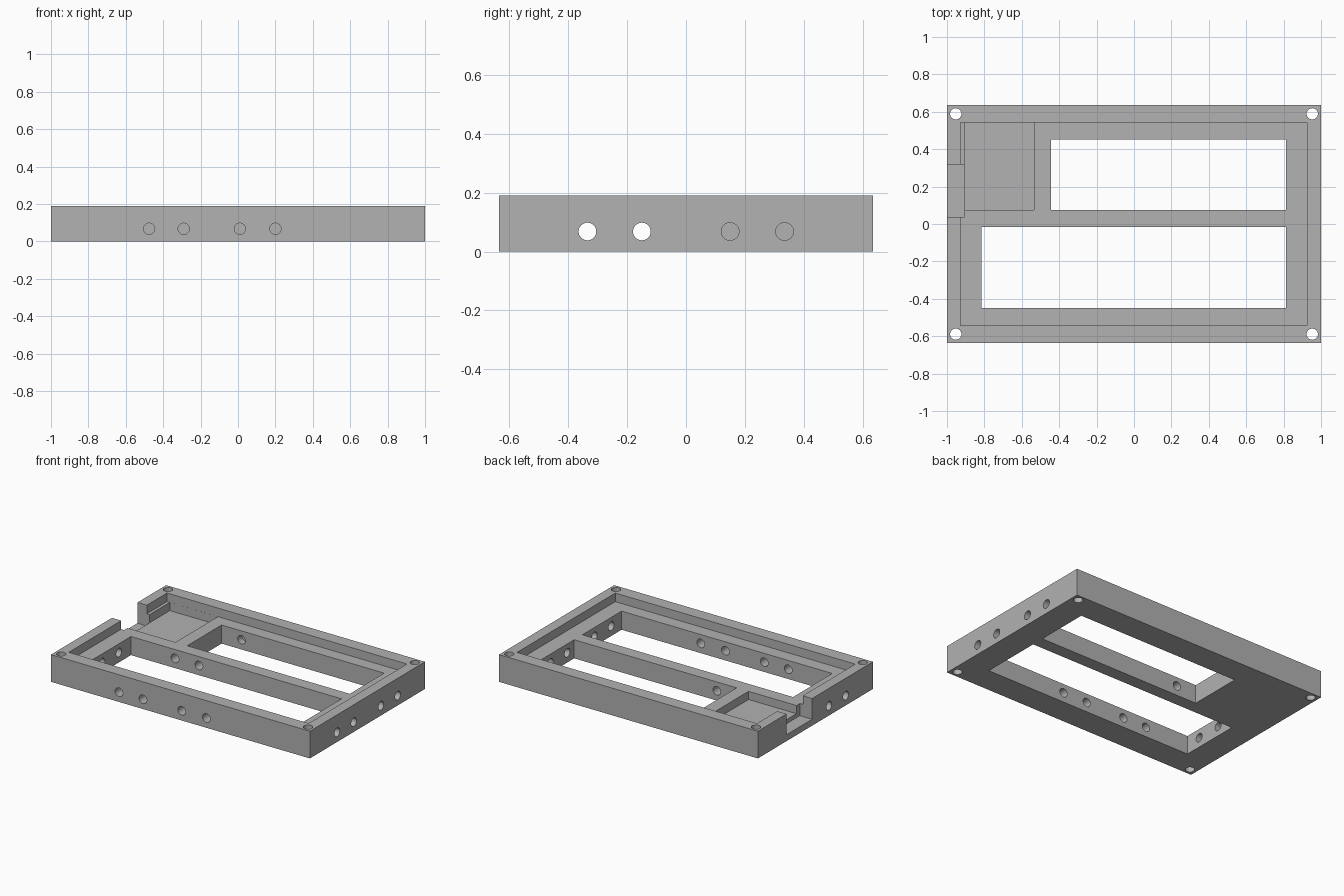
import bpy
import math
from mathutils import Vector

if "Cube" in bpy.data.objects:
    bpy.data.objects.remove(bpy.data.objects["Cube"], do_unlink=True)

# Overall tray size and the main levels
HALF_X, HALF_Y, TOP = 1.0, 0.635, 0.19
LEDGE, POCKET, NOTCH = 0.13, 0.073, 0.045
HOLE_R, HOLE_Z = 0.03, 0.068
OVER = 0.1

grey = bpy.data.materials.new("plain grey")
grey.use_nodes = True
grey.diffuse_color = (0.445, 0.445, 0.445, 1)
grey.node_tree.nodes["Principled BSDF"].inputs["Base Color"].default_value = grey.diffuse_color


def box(name, x, y, z):
    """Box spanning the given (low, high) ranges."""
    bpy.ops.mesh.primitive_cube_add(size=1)
    ob = bpy.context.object
    ob.name = name
    spans = (x, y, z)
    ob.location = [(lo + hi) / 2 for lo, hi in spans]
    ob.scale = [hi - lo for lo, hi in spans]
    bpy.ops.object.transform_apply(location=True, rotation=True, scale=True)
    ob.data.materials.append(grey)
    return ob


def rod(name, start, end):
    """Round drill from start to end."""
    a, b = Vector(start), Vector(end)
    bpy.ops.mesh.primitive_cylinder_add(vertices=32, radius=HOLE_R, depth=(b - a).length)
    ob = bpy.context.object
    ob.name = name
    ob.rotation_euler = (b - a).to_track_quat('Z', 'Y').to_euler()
    ob.location = (a + b) / 2
    bpy.ops.object.transform_apply(location=True, rotation=True, scale=True)
    ob.data.materials.append(grey)
    return ob


tray = box("tray_frame", (-HALF_X, HALF_X), (-HALF_Y, HALF_Y), (0, TOP))
through = (-OVER, TOP + OVER)
above = TOP + OVER

# Lid recess, windows, board pocket and cable notch
cutters = [
    box("lid_recess", (-0.928, 0.926), (-0.542, 0.542), (LEDGE, above)),
    box("rear_window", (-0.444, 0.812), (0.074, 0.453), through),
    box("front_window", (-0.815, 0.812), (-0.449, -0.017), through),
    box("board_pocket", (-0.906, -0.535), (0.074, 0.5415), (POCKET, TOP - 0.03)),
    box("cable_notch", (-HALF_X - OVER, -0.9055), (0.037, 0.319), (NOTCH, above)),
]

# Vertical screw holes in the corners
for sx in (-1, 1):
    for sy in (-1, 1):
        x, y = sx * 0.953, sy * 0.589
        cutters.append(rod("screw_hole", (x, y, -OVER), (x, y, above)))

# Front holes: the first two carry on through the middle bar
for x, end in ((-0.475, 0.5), (-0.29, 0.5), (0.01, -0.3), (0.2, -0.3)):
    cutters.append(rod("front_hole", (x, -HALF_Y - OVER, HOLE_Z), (x, end, HOLE_Z)))

# Side holes: the front pair pierces both side walls
for y, end in ((-0.335, -1.1), (-0.15, -1.1), (0.15, 0.6), (0.335, 0.6)):
    cutters.append(rod("side_hole", (HALF_X + OVER, y, HOLE_Z), (end, y, HOLE_Z)))

# Cut everything out of the tray
bpy.ops.object.select_all(action='DESELECT')
bpy.context.view_layer.objects.active = tray
tray.select_set(True)
for cutter in cutters:
    mod = tray.modifiers.new("cut", 'BOOLEAN')
    mod.operation = 'DIFFERENCE'
    mod.solver = 'EXACT'
    mod.object = cutter
    bpy.ops.object.modifier_apply(modifier=mod.name)
    bpy.data.objects.remove(cutter, do_unlink=True)

bpy.ops.object.shade_smooth_by_angle(angle=math.radians(30))
